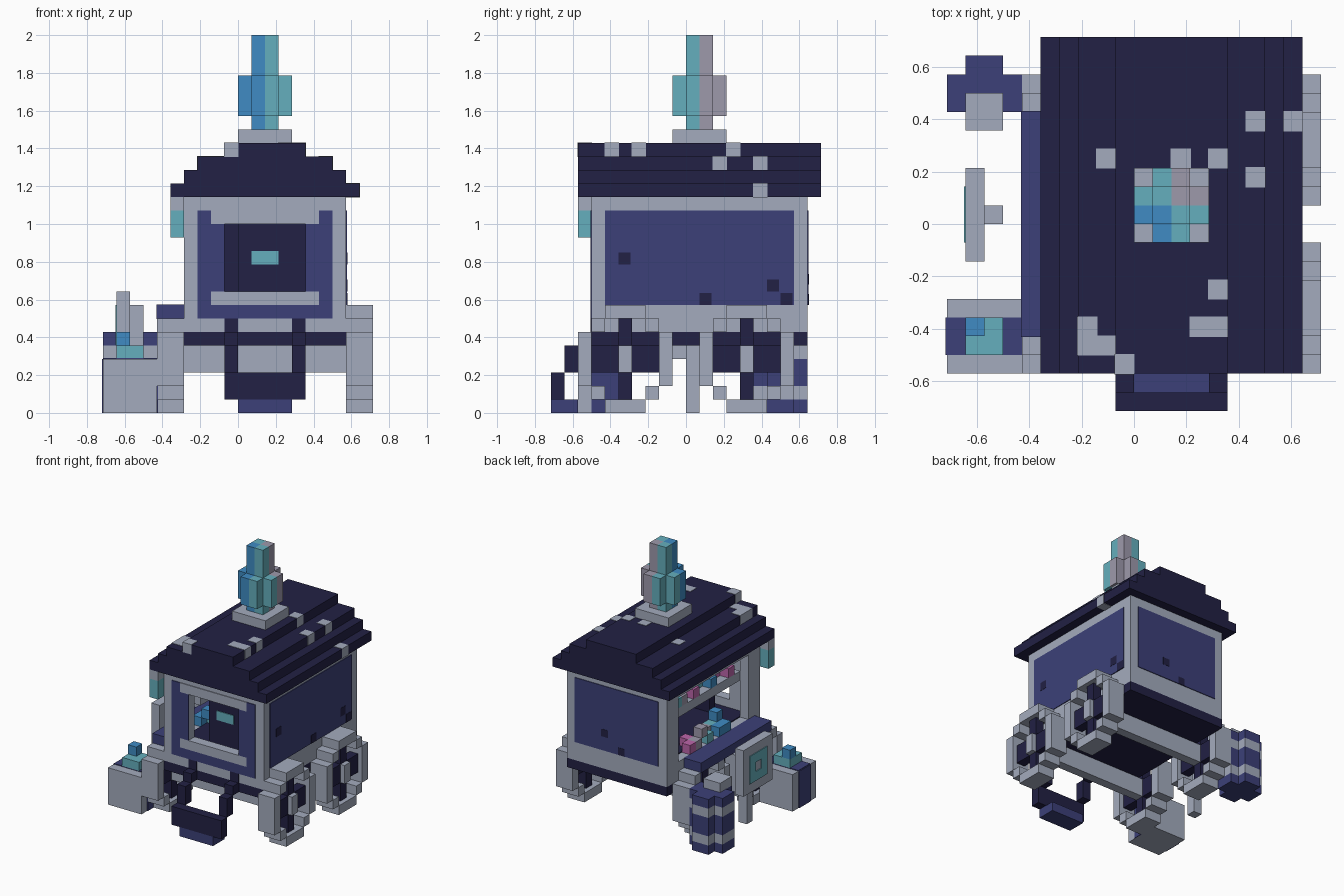
import bpy
import bmesh
from mathutils import Matrix, Vector

if "Cube" in bpy.data.objects:
    bpy.data.objects.remove(bpy.data.objects["Cube"], do_unlink=True)

UNIT = 1 / 14   # one building block
P = 0.08        # painted plate thickness, in blocks


def colour(name, r, g, b):
    mat = bpy.data.materials.new(name)
    mat.use_nodes = True
    mat.diffuse_color = (r, g, b, 1)
    bsdf = next(n for n in mat.node_tree.nodes if n.type == "BSDF_PRINCIPLED")
    bsdf.inputs["Base Color"].default_value = (r, g, b, 1)
    bsdf.inputs["Roughness"].default_value = 0.9
    return mat


GREY = colour("stone grey", .37, .41, .51)
NAVY = colour("navy blue", .045, .051, .188)
DARK = colour("dark navy", .016, .015, .058)
TEAL = colour("teal", .13, .43, .51)
BLUE = colour("bright blue", .05, .26, .55)
PINK = colour("pink", .5, .13, .4)
MAUVE = colour("mauve grey", .34, .32, .41)


def part(name, mat, *boxes):
    """One object made of boxes given as x0, x1, y0, y1, z0, z1 in blocks."""
    bm = bmesh.new()
    for box in boxes:
        low, high = Vector(box[::2]), Vector(box[1::2])
        size = (high - low) * UNIT
        place = Matrix.Translation((low + high) / 2 * UNIT) @ Matrix.Diagonal((*size, 1))
        bmesh.ops.create_cube(bm, size=1, matrix=place)
    mesh = bpy.data.meshes.new(name)
    bm.to_mesh(mesh)
    bm.free()
    mesh.materials.append(mat)
    obj = bpy.data.objects.new(name, mesh)
    bpy.context.collection.objects.link(obj)
    return obj


def grow(box, d):
    return [v + (d if i % 2 else -d) for i, v in enumerate(box)]


# Stepped roof, symmetric about x = 2
half_widths = (7, 6, 5, 3)
part("roof", DARK, *[(2 - w, 2 + w, -8, 10, 16 + i, 17 + i)
                     for i, w in enumerate(half_widths)])


def roof_level(x):
    return max(i for i, w in enumerate(half_widths) if 2 - w <= x < 2 + w) + 16


# Worn roof blocks
worn = [(-2, 3), (2, 3), (4, 3), (6, 5), (8, 5), (6, 2), (4, -4), (3, -6),
        (4, -6), (-3, -6), (-3, -7), (-2, -7), (-1, -8)]
part("worn_roof_blocks", GREY, *[
    grow((x, x + 1, y, y + 1, roof_level(x), roof_level(x) + 1), P / 2) for x, y in worn])

# Crystal on its pedestal, coloured by quadrant
part("crystal_pedestal", GREY, (0, 4, -1, 3, 20, 21))
for name, mat, sx, sy in (("front_right", BLUE, -1, -1), ("front_left", TEAL, 1, -1),
                          ("back_right", TEAL, -1, 1), ("back_left", MAUVE, 1, 1)):
    def quadrant(dx, dy, z0, z1):
        xs, ys = sorted((2, 2 + sx * dx)), sorted((1, 1 + sy * dy))
        return (*xs, *ys, z0, z1)
    part("crystal_" + name, mat, quadrant(1, 1, 21, 28),
         quadrant(2, 1, 22, 25), quadrant(1, 2, 22, 25))

# Cabin shell: floor, back, side, front with window, open stall side
part("cabin_floor", GREY, (-4, 8, -7, 9, 6, 8))
part("back_wall", GREY, (-4, 8, 8, 9, 8, 16))
part("left_wall", GREY, (7, 8, -6, 8, 8, 16))
part("front_wall", GREY, (-4, -1, -7, -6, 8, 16), (5, 8, -7, -6, 8, 16),
     (-1, 5, -7, -6, 8, 9), (-1, 5, -7, -6, 14, 16))
part("stall_frame", GREY, (-4, -3, -6, 8, 15, 16), (-4, -3, 7, 8, 8, 15),
     (-4, -3, -6, -5, 8, 15))
part("inner_lining", DARK, (6.9, 7, -6, 8, 8, 16), (-3, 7, 7.9, 8, 8, 16),
     (-3, 7, -6, 8, 8, 8.1))

# Painted wall panels
part("left_panel", NAVY, (8, 8 + P, -6, 8, 8, 15))
part("back_panel", NAVY, (-3, 7, 9, 9 + P, 8, 15))
F = -7 - P
part("front_panel", NAVY, (-3, -2, F, -7, 7, 15), (6, 7, F, -7, 7, 15),
     (-2, -1, F, -7, 9, 14), (5, 6, F, -7, 9, 14), (-2, 6, F, -7, 7, 8))
part("window_trim", GREY, (-2, 6, F, -7, 8, 9), (-2, 6, F, -7, 14, 15))
part("left_panel_knots", DARK, *[(8, 8 + P * 1.3, y, y + .9, z, z + .9)
                                 for y, z in ((-5, 11), (1, 8), (6, 9), (7, 8))])
part("back_panel_knots", DARK, *[(x, x + .8, 9, 9 + P * 1.3, z, z + .8)
                                 for x, z in ((3, 9.5), (1, 8))])

# Screen behind the window
part("window_screen", DARK, (0, 7, -5, -4, 8, 16))
part("screen_emblem", TEAL, (1, 3, -5 - P, -5, 11, 12))

# Hanging lantern
part("lantern", TEAL, (-5, -4, -8, -7, 13, 15))
part("lantern_bracket", GREY, (-5, -4, -8, -7, 15, 16))

# Stall counter, shelf and goods
part("counter", NAVY, grow((-6, -4, -6, 6, 7, 8), P / 2))
part("shelf", GREY, (-3, -1, -5, 7, 12, 13))
goods = {
    "pink": (PINK, [(-4, 4, 8), (-3, 3, 8), (-3, 2, 13), (-2, -3, 13), (-3, -4, 13)]),
    "teal": (TEAL, [(-4, 1, 8), (-3, -1, 8), (-3, 5, 13), (-2, 0, 13)]),
    "blue": (BLUE, [(-4, -2, 8), (-4, -1, 8), (-3, -2, 9), (-3, -1, 13)]),
    "grey": (MAUVE, [(-4, 3, 8), (-4, 2, 9), (-3, 0, 8), (-3, 4, 13), (-2, -4, 13)]),
}
for name, (mat, spots) in goods.items():
    part(name + "_goods", mat, *[(x, x + 1, y, y + 1, z, z + 1) for x, y, z in spots])

# Chassis, axles and front step
part("chassis", DARK, (-4, 8, -7, 9, 5, 6), (-3, 7, -6, 8, 5.9, 6.1))
part("axles", GREY, (-4, 8, -5, -4, 3, 5), (-4, 8, 4, 5, 3, 5))
part("step_frame", DARK, (-1, 5, -10, -9, 1, 3), *[
    box for x in (-1, 4) for box in (
        (x, x + 1, -9, -8, 3, 5), (x, x + 1, -8, -7, 5, 6), (x, x + 1, F, -7, 6, 7))])
part("front_step", NAVY, (0, 4, -10, -8, 0, 1))

# Four wheels: stepped rim, cross spokes and hub
for side, x in (("left", 8), ("right", -6)):
    for end, y in (("front", -8), ("back", 1)):
        rim = [(2, 5, 0, 1), (2, 5, 7, 8), (0, 1, 2, 6), (6, 7, 2, 6)]
        rim += [(a, a + 1, z, z + 1) for a in (1, 5) for z in (1, 6)]
        part(f"{end}_{side}_rim", GREY,
             *[(x, x + 2, y + a, y + b, z0, z1) for a, b, z0, z1 in rim])
        part(f"{end}_{side}_spokes", DARK, (x + .5, x + 1.5, y + 3, y + 4, 1, 7),
             (x + .5, x + 1.5, y + 1, y + 6, 3, 5))
        part(f"{end}_{side}_hub", GREY, (x, x + 2, y + 3, y + 4, 3, 5))

# Crate with strap and goods
crate = (-10, -6, -8, -4, 0, 4)
part("crate", GREY, crate)
part("crate_strap", NAVY, (-10, -6, -7, -5, 4, 4 + P), (-6, -6 + P, -7, -5, 0, 4),
     (-10 - P, -10, -7, -5, 0, 4))
part("crate_goods", TEAL, (-9, -7, -7, -5, 4, 5))
part("crate_goods_top", BLUE, (-9, -8, -6, -5, 5, 6))

# Striped barrel with a lid block
for i, (z0, z1) in enumerate(((0, 1), (1, 2), (2, 4), (4, 5), (5, 6))):
    part(f"barrel_band_{i}", GREY if i % 2 else NAVY,
         (-10, -6, 6, 8, z0, z1), (-9, -7, 5, 9, z0, z1))
part("barrel_block", GREY, (-9, -7, 5, 7, 6, 7))

# Sign on a post, with a ring emblem
part("sign_post", GREY, (-8, -7, 0, 1, 0, 8))
part("sign_board", GREY, (-9, -8, -2, 3, 4, 9))
part("sign_ring", TEAL, (-9 - P, -9, -1, 2, 5, 6), (-9 - P, -9, -1, 2, 7, 8),
     (-9 - P, -9, -1, 0, 6, 7), (-9 - P, -9, 1, 2, 6, 7))
